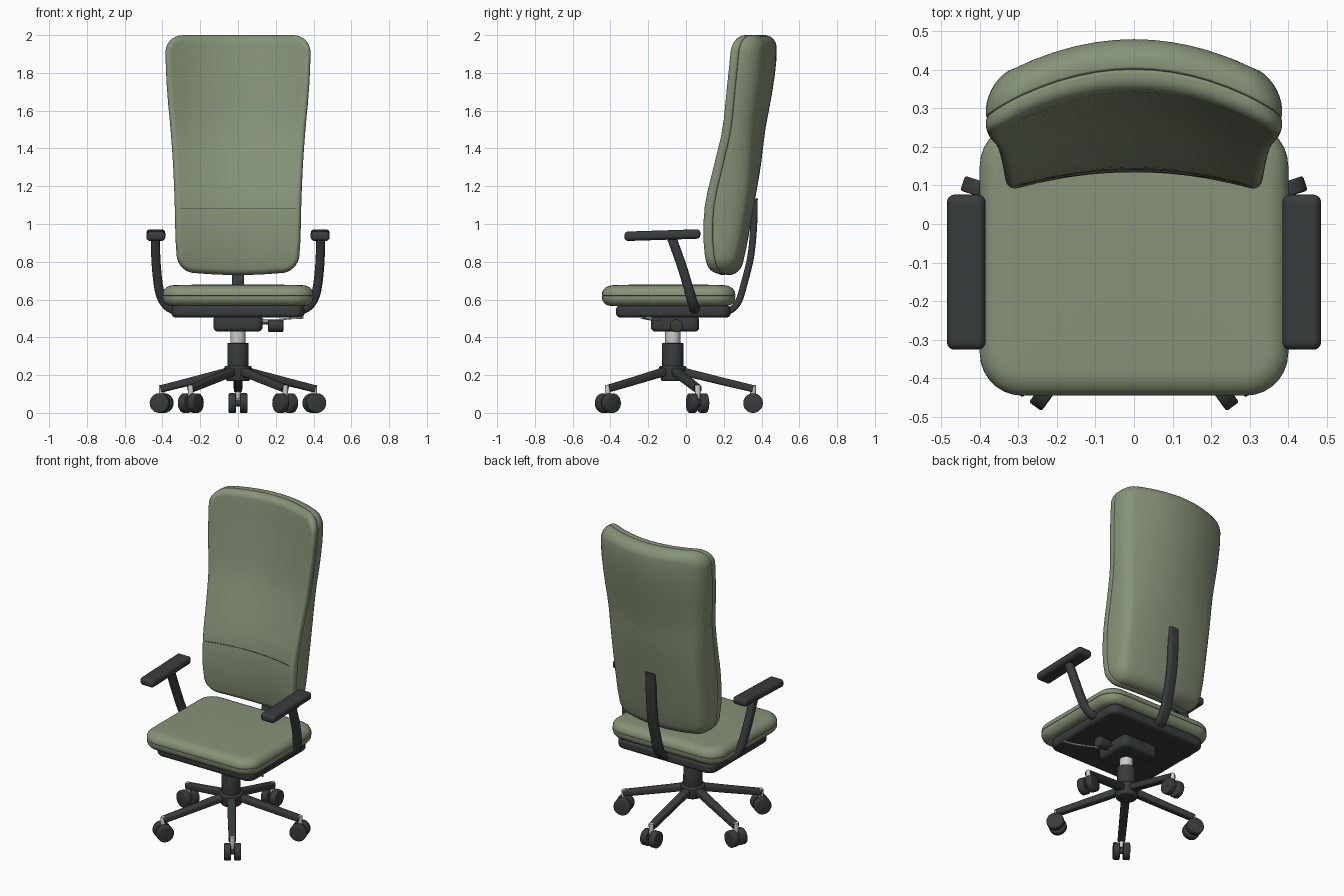
import bpy, bmesh, math
from mathutils import Vector, Matrix

if "Cube" in bpy.data.objects:
    bpy.data.objects.remove(bpy.data.objects["Cube"])


def material(name, rgb):
    m = bpy.data.materials.new(name)
    m.diffuse_color = (*rgb, 1)
    m.use_nodes = True
    m.node_tree.nodes["Principled BSDF"].inputs["Base Color"].default_value = m.diffuse_color
    return m


GREEN = material("green_fabric", (0.24, 0.29, 0.185))
DARK = material("dark_plastic", (0.04, 0.045, 0.045))
LIGHT = material("light_metal", (0.65, 0.65, 0.65))


def finish(name, bm, mat, angle=40):
    bmesh.ops.recalc_face_normals(bm, faces=bm.faces)
    me = bpy.data.meshes.new(name)
    bm.to_mesh(me)
    bm.free()
    ob = bpy.data.objects.new(name, me)
    bpy.context.collection.objects.link(ob)
    me.materials.append(mat)
    bpy.ops.object.select_all(action='DESELECT')
    ob.select_set(True)
    bpy.context.view_layer.objects.active = ob
    bpy.ops.object.shade_smooth_by_angle(angle=math.radians(angle))
    return ob


def spline(vals, t):
    """Smooth curve through evenly spaced values, t counted in steps."""
    n = len(vals) - 1
    i = min(max(int(t), 0), n - 1)
    u = t - i
    p0, p1, p2, p3 = (vals[min(max(i + k, 0), n)] for k in (-1, 0, 1, 2))
    return 0.5 * (2 * p1 + (p2 - p0) * u + (2 * p0 - 5 * p1 + 4 * p2 - p3) * u * u
                  + (3 * p1 - p0 - 3 * p2 + p3) * u ** 3)


def outline(hw, hh, r, side=12, seg=7):
    corners = []
    for k, (sx, sy) in enumerate(((1, 1), (-1, 1), (-1, -1), (1, -1))):
        arc = [math.pi / 2 * (k + j / seg) for j in range(seg + 1)]
        corners.append([(sx * (hw - r) + r * math.cos(a), sy * (hh - r) + r * math.sin(a)) for a in arc])
    pts = []
    for k in range(4):
        p, q = corners[k][-1], corners[(k + 1) % 4][0]
        pts += corners[k]
        pts += [(p[0] + (q[0] - p[0]) * j / side, p[1] + (q[1] - p[1]) * j / side) for j in range(1, side)]
    return pts


def skin(bm, rings):
    for a, b in zip(rings, rings[1:]):
        n = len(a)
        for i in range(n):
            bm.faces.new((a[i], a[(i + 1) % n], b[(i + 1) % n], b[i]))


def pad(name, hw, hh, r, thick, rim, mat, place, bulge=0.0):
    """Rounded slab: outline in (a, b), depth c, moved into place by a function.
    rim = (inset, depth) of the rounding at the near face and at the far face."""
    def half(inset, depth):
        out = [(s, inset, -bulge * (1 - s * s)) for s in (0.08, 0.25, 0.42, 0.58, 0.73, 0.87)]
        for j in range(8):
            t = math.pi / 2 * j / 7
            out.append((1, inset * (1 - math.sin(t)), depth * (1 - math.cos(t))))
        return out
    bm = bmesh.new()
    full = half(*rim[0]) + [(s, i, thick - c) for s, i, c in reversed(half(*rim[1]))]
    rings = []
    for s, i, c in full:
        pts = outline(hw - i, hh - i, max(r - i, 0.006))
        rings.append([bm.verts.new(place(a * s, b * s, c)) for a, b in pts])
    skin(bm, rings)
    for ring in (rings[0], rings[-1]):
        mid = bm.verts.new(sum((v.co for v in ring), Vector()) / len(ring))
        for i in range(len(ring)):
            bm.faces.new((ring[i], ring[(i + 1) % len(ring)], mid))
    return finish(name, bm, mat)


def sweep(name, pts, w, d, mat, side=(1, 0, 0), r=None, steps=6, taper=1.0):
    """Rounded bar of width w (along side) and depth d along a smooth path."""
    bm = bmesh.new()
    pts, side = [Vector(p) for p in pts], Vector(side)
    n = (len(pts) - 1) * steps
    path = [spline(pts, i / steps) for i in range(n + 1)]
    sec = outline(w / 2, d / 2, r or min(w, d) * 0.35, side=2, seg=4)
    rings = []
    for i, p in enumerate(path):
        t = (path[min(i + 1, n)] - path[max(i - 1, 0)]).normalized()
        nor = t.cross(side).normalized()
        bi = nor.cross(t)
        k = 1 + (taper - 1) * i / n
        rings.append([bm.verts.new(p + bi * a * k + nor * b * k) for a, b in sec])
    skin(bm, rings)
    bm.faces.new(rings[0])
    bm.faces.new(rings[-1])
    return finish(name, bm, mat)


def cylinder(name, r, length, at, mat, axis=(0, 0, 1), bevel=0.004, r2=None):
    bm = bmesh.new()
    bmesh.ops.create_cone(bm, cap_ends=True, segments=32, radius1=r, radius2=r2 or r, depth=length)
    rims = [e for e in bm.edges if abs(e.verts[0].co.z - e.verts[1].co.z) < 1e-5]
    bmesh.ops.bevel(bm, geom=rims, offset=bevel, segments=3, affect='EDGES', profile=0.5)
    rot = Vector((0, 0, 1)).rotation_difference(Vector(axis)).to_matrix().to_4x4()
    bmesh.ops.transform(bm, matrix=Matrix.Translation(at) @ rot, verts=bm.verts)
    return finish(name, bm, mat)


# Backrest: centre front, centre back, side wrap and half width, sampled every 0.2 from z = 0.7
FRONT = [.16, .135, .145, .205, .27, .305, .335, .355]
BACK = [.285, .325, .36, .395, .42, .457, .48, .465]
WRAP = [.05, .05, .053, .07, .09, .105, .115, .12]
WIDTH = [.315, .33, .335, .343, .357, .375, .384, .38]
FRONT_T = 0.055


def back_point(a, b, c):
    z = 1.365 + b
    if b < 0:  # slightly bowed lower edge
        z += 0.02 * (b / 0.635) ** 4 * (a / 0.38) ** 2
    t = (z - 0.7) / 0.2
    y0 = spline(FRONT, t)
    k = (spline(BACK, t) - y0 - FRONT_T) / 0.09
    y = y0 - spline(WRAP, t) * (a / 0.38) ** 2 + c
    if c > FRONT_T:
        y += (c - FRONT_T) * (k - 1)
    return Vector((a / 0.38 * spline(WIDTH, t), y, z))


pad("backrest_front_pad", 0.38, 0.635, 0.09, FRONT_T, ((0.035, 0.035), (0.008, 0.01)), GREEN, back_point)
pad("backrest_rear_pad", 0.38, 0.635, 0.09, 0.09, ((0.008, 0.008), (0.06, 0.07)), GREEN,
    lambda a, b, c: back_point(a, b, c + FRONT_T))
sweep("backrest_seam", [back_point(x * 0.115, 1.08 - 1.365, 0.0) for x in range(-3, 4)],
      0.003, 0.003, DARK, side=(0, 0, 1))

# Seat cushion (two halves meeting at the seam), pan and mechanism
seat_lower = lambda a, b, c: Vector((a, b - 0.092, 0.567 + c))
pad("seat_cushion_lower", 0.40, 0.353, 0.11, 0.053, ((0.045, 0.045), (0.004, 0.004)), GREEN, seat_lower)
pad("seat_cushion_upper", 0.40, 0.353, 0.11, 0.056, ((0.004, 0.004), (0.06, 0.048)), GREEN,
    lambda a, b, c: seat_lower(a, b, c + 0.053), bulge=0.005)
pad("seat_pan", 0.352, 0.303, 0.06, 0.064, ((0.022, 0.022),) * 2, DARK,
    lambda a, b, c: Vector((a, b - 0.067, 0.505 + c)))
pad("tilt_mechanism", 0.13, 0.128, 0.035, 0.085, ((0.025, 0.025),) * 2, DARK,
    lambda a, b, c: Vector((a, b - 0.058, 0.43 + c)))
cylinder("tension_knob", 0.034, 0.08, (0.2, -0.05, 0.462), DARK, axis=(1, 0, 0), bevel=0.006)
cylinder("knob_shaft", 0.008, 0.08, (0.14, -0.05, 0.475), DARK, axis=(1, 0, 0), bevel=0.002)
sweep("height_lever", [(0.10, -0.13, 0.495), (0.2, -0.17, 0.493), (0.28, -0.22, 0.50), (0.345, -0.235, 0.503)],
      0.014, 0.009, LIGHT, side=(0, 1, 0))

# Back support bar
sweep("back_support_bar", [(0, 0.12, 0.53), (0, 0.215, 0.535), (0, 0.275, 0.585), (0, 0.312, 0.70),
                           (0, 0.343, 0.83), (0, 0.358, 0.98), (0, 0.362, 1.135)], 0.066, 0.036, DARK)

# Armrests
for name, s in (("left", -1), ("right", 1)):
    sweep(name + "_arm_support", [(s * 0.31, 0.05, 0.54), (s * 0.37, 0.042, 0.562), (s * 0.412, 0.022, 0.63),
                                  (s * 0.432, -0.02, 0.77), (s * 0.438, -0.075, 0.925)],
          0.05, 0.048, DARK, side=(0, 1, 0), r=0.018)
    pad(name + "_arm_pad", 0.05, 0.201, 0.02, 0.05, ((0.02, 0.02),) * 2, DARK,
        lambda a, b, c: Vector((s * 0.435 + a, b - 0.125, 0.916 + c + b * 0.032)))

# Gas lift and hub
CY = -0.07
cylinder("gas_lift", 0.04, 0.12, (0, CY, 0.39), LIGHT)
cylinder("lift_sleeve", 0.056, 0.17, (0, CY, 0.285), DARK)
cylinder("base_hub", 0.062, 0.08, (0, CY, 0.208), DARK, bevel=0.01, r2=0.074)

# Five legs with twin-wheel casters
for i in range(5):
    ang = math.radians(90 + 72 * i)
    out = Vector((math.cos(ang), math.sin(ang), 0))
    tan = Vector((-out.y, out.x, 0))
    c = Vector((0, CY, 0))
    sweep(f"base_leg_{i + 1}", [c + out * r + Vector((0, 0, z)) for r, z in ((0.04, 0.222), (0.23, 0.175), (0.425, 0.128))],
          0.052, 0.044, DARK, side=tan, r=0.012, taper=0.85)
    hub = c + out * 0.425
    cylinder(f"caster_pin_{i + 1}", 0.015, 0.075, hub + Vector((0, 0, 0.111)), LIGHT, bevel=0.003)
    cylinder(f"caster_axle_{i + 1}", 0.018, 0.06, hub + Vector((0, 0, 0.053)), DARK, axis=tan)
    for k, s in (("a", -1), ("b", 1)):
        cylinder(f"caster_wheel_{i + 1}{k}", 0.052, 0.04, hub + tan * s * 0.03 + Vector((0, 0, 0.052)),
                 DARK, axis=tan, bevel=0.006)
